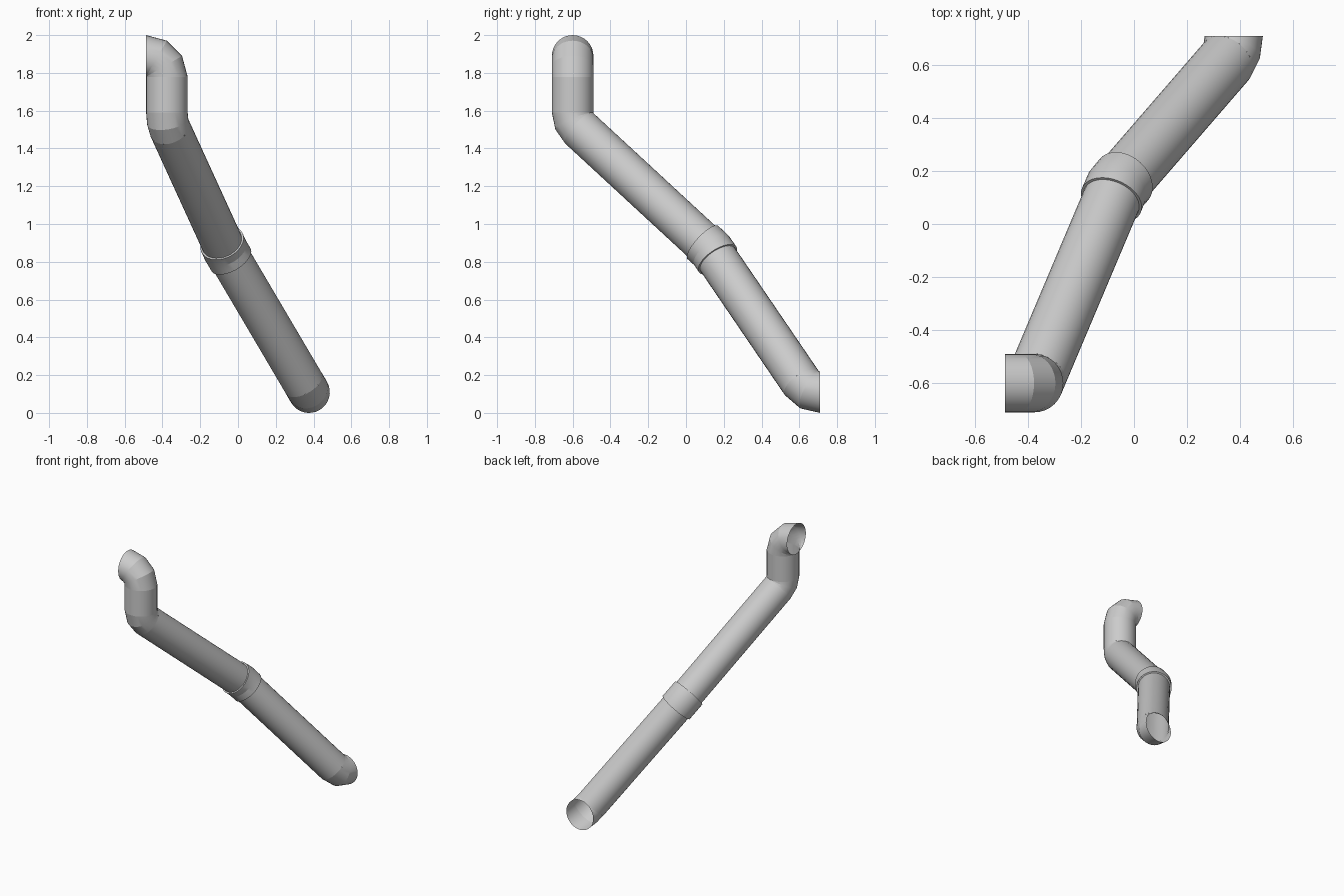
import bpy, bmesh, math
from mathutils import Vector, Quaternion

if "Cube" in bpy.data.objects:
    bpy.data.objects.remove(bpy.data.objects["Cube"])

R = 0.11       # pipe radius
SIDES = 32


def ring(center, tangent, axis, r=R):
    """Circle of points around a centre, square to the tangent."""
    a = axis.normalized()
    n = tangent.cross(a).normalized()
    return [center + r * (math.cos(t) * n + math.sin(t) * a)
            for t in (2 * math.pi * i / SIDES for i in range(SIDES))]


def skin(name, rings):
    """Open tube through a list of rings."""
    bm = bmesh.new()
    vs = [[bm.verts.new(p) for p in r] for r in rings]
    for a, b in zip(vs, vs[1:]):
        for i in range(SIDES):
            j = (i + 1) % SIDES
            bm.faces.new((a[i], a[j], b[j], b[i]))
    bmesh.ops.remove_doubles(bm, verts=bm.verts, dist=1e-5)
    bmesh.ops.recalc_face_normals(bm, faces=bm.faces)
    me = bpy.data.meshes.new(name)
    bm.to_mesh(me)
    bm.free()
    ob = bpy.data.objects.new(name, me)
    bpy.context.collection.objects.link(ob)
    bpy.ops.object.select_all(action='DESELECT')
    bpy.context.view_layer.objects.active = ob
    ob.select_set(True)
    bpy.ops.object.shade_smooth_by_angle(angle=math.radians(14))
    return ob


def bend(start, d0, d1, steps):
    """Rings of a tight elbow turning from d0 to d1; also its end point."""
    axis = d0.cross(d1).normalized()
    pivot = start + axis.cross(d0) * R * 1.005
    angle = d0.angle(d1)
    rings = []
    for i in range(steps + 1):
        q = Quaternion(axis, angle * i / steps)
        c = pivot + q @ (start - pivot)
        rings.append(ring(c, q @ d0, axis))
    return rings, c


def aim(start, d0, target):
    """Direction a bend must turn to so the straight after it hits target."""
    d = (target - start).normalized()
    for _ in range(12):
        d = (target - bend(start, d0, d, 2)[1]).normalized()
    return d


X, Y, Z = Vector((1, 0, 0)), Vector((0, 1, 0)), Vector((0, 0, 1))
joint = Vector((-0.066, 0.135, 0.86))

# Top elbow with open mouth facing -x
rings, top_end = bend(Vector((-0.487, -0.6, 1.89)), X, -Z, 3)
skin("top_elbow", rings)

# Short vertical pipe
drop = Vector((top_end.x, top_end.y, 1.59))
skin("vertical_pipe", [ring(top_end, -Z, X), ring(drop, -Z, X)])

# Elbow into the upper slanted pipe
d1 = aim(drop, -Z, joint)
rings, up_start = bend(drop, -Z, d1, 2)
skin("middle_elbow", rings)

# Bottom elbow with open mouth facing +y (traced from the mouth inwards)
mouth = Vector((0.376, 0.709, 0.11))
back = aim(mouth, -Y, joint)
rings, low_end = bend(mouth, -Y, back, 2)
skin("bottom_elbow", rings)
d2 = -back

# Slanted pipes
axis = d1.cross(d2).normalized()
skin("upper_slanted_pipe", [ring(up_start, d1, axis), ring(joint, d1, axis)])
skin("lower_slanted_pipe", [ring(joint, d2, axis), ring(low_end, d2, axis)])

# Coupling sleeve with a small step at both ends
a, b, r = joint - d1 * 0.065, joint + d2 * 0.065, 0.12
skin("coupling_sleeve", [ring(a, d1, axis), ring(a, d1, axis, r),
                         ring(joint, d1 + d2, axis, r),
                         ring(b, d2, axis, r), ring(b, d2, axis)])
